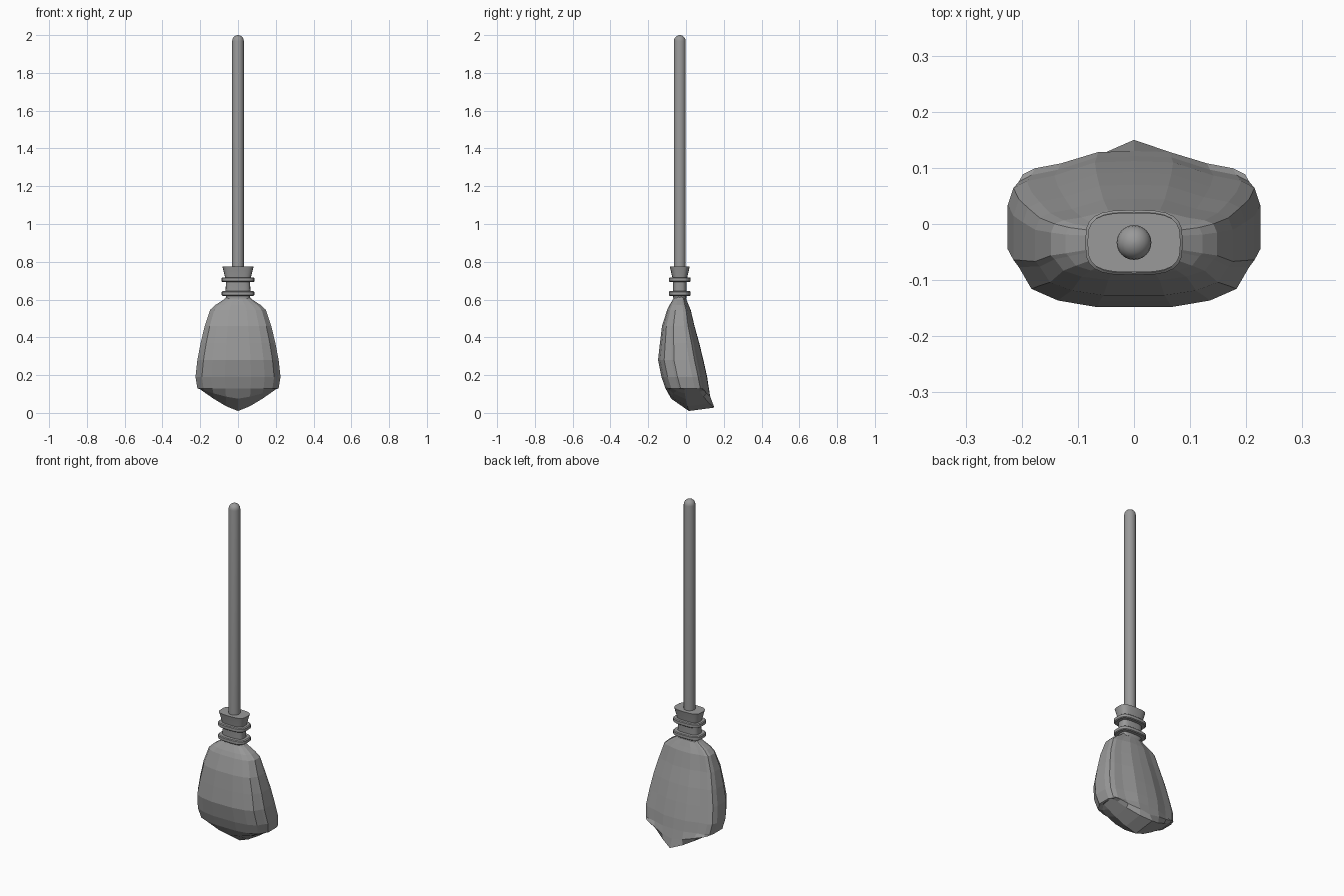
import bpy, bmesh, math

cube = bpy.data.objects.get("Cube")
if cube:
    bpy.data.objects.remove(cube, do_unlink=True)

AXIS_Y = -0.033
grey = bpy.data.materials.new("mid grey")
grey.use_nodes = True
COLOUR = (0.32, 0.32, 0.32, 1)
grey.diffuse_color = COLOUR
grey.node_tree.nodes["Principled BSDF"].inputs["Base Color"].default_value = COLOUR


def finish(bm, name, smooth=False):
    bmesh.ops.recalc_face_normals(bm, faces=bm.faces)
    mesh = bpy.data.meshes.new(name)
    bm.to_mesh(mesh)
    bm.free()
    mesh.materials.append(grey)
    obj = bpy.data.objects.new(name, mesh)
    bpy.context.collection.objects.link(obj)
    if smooth:
        bpy.ops.object.select_all(action='DESELECT')
        obj.select_set(True)
        bpy.context.view_layer.objects.active = obj
        bpy.ops.object.shade_smooth_by_angle(angle=math.radians(35))
    return obj


def loft(bm, rings):
    """Join matching closed loops of points with quads."""
    loops = [[bm.verts.new(p) for p in ring] for ring in rings]
    n = len(loops[0])
    for a, b in zip(loops, loops[1:]):
        for i in range(n):
            j = (i + 1) % n
            bm.faces.new((a[i], a[j], b[j], b[i]))
    return loops


def rounded(z, hx, hy, power=0.62, n=24):
    """A softened rectangle around the handle axis."""
    def soft(v, h):
        return math.copysign(abs(v) ** power, v) * h
    angles = [2 * math.pi * i / n for i in range(n)]
    return [(soft(math.cos(a), hx), AXIS_Y + soft(math.sin(a), hy), z) for a in angles]


def stacked(name, levels, power=0.62):
    bm = bmesh.new()
    loops = loft(bm, [rounded(z, hx, hy, power) for z, hx, hy in levels])
    bm.faces.new(loops[0])
    bm.faces.new(loops[-1])
    return finish(bm, name, True)


# Handle with a domed top
R = 0.031
dome = [(2 - R + R * math.sin(a), R * math.cos(a), R * math.cos(a))
        for a in [math.radians(d) for d in (0, 18, 36, 54, 72, 86)]]
stacked("handle", [(0.6, R, R)] + dome, power=1)

# Flared collar and its two binding rings
stacked("collar", [(0.6, 0.062, 0.034), (0.64, 0.066, 0.036), (0.69, 0.064, 0.036),
                   (0.72, 0.069, 0.04), (0.775, 0.083, 0.053)])
for name, z in (("lower_binding", 0.632), ("upper_binding", 0.705)):
    stacked(name, [(z - 0.012, 0.082, 0.054), (z - 0.008, 0.087, 0.058),
                   (z + 0.008, 0.087, 0.058), (z + 0.012, 0.082, 0.054)])

# Bristle head: columns hold width, front depth and back depth fractions
COLUMNS = [(0, 1, 1), (0.31, 1, 0.98), (0.63, 0.91, 0.77),
           (0.85, 0.75, 0.68), (0.955, 0.45, 0.57), (1, 0.35, 0.3)]
FRONT = [(-u, -f) for u, f, b in COLUMNS[:0:-1]] + [(u, -f) for u, f, b in COLUMNS]
BACK = [(u, b) for u, f, b in COLUMNS[::-1]] + [(-u, b) for u, f, b in COLUMNS[1:]]


def section(z, w, front, back, lift=0.0):
    mid = front * 0.46 + back * 0.54
    ring = []
    for u, v in FRONT + BACK:
        y = mid + (v * (mid - front) if v < 0 else v * (back - mid))
        ring.append((u * w, y, z + lift * abs(u) ** 1.3))
    return ring


def sole_edge():
    """Lowest loop, rising to the sides and pointed at the back."""
    ring = []
    for u, v in FRONT + BACK:
        a = abs(u)
        if v < 0:
            ring.append((u * 0.2, 0.015 - 0.025 * a, 0.01 + 0.115 * a ** 1.3))
        else:
            ring.append((u * 0.205, 0.15 - 0.09 * a, 0.028 + 0.105 * a ** 1.3))
    return ring


levels = [(0.615, 0.06, -0.062, -0.004), (0.6, 0.075, -0.07, 0.002),
          (0.57, 0.122, -0.088, 0.014), (0.545, 0.148, -0.1, 0.025),
          (0.46, 0.176, -0.127, 0.045), (0.37, 0.198, -0.138, 0.07),
          (0.28, 0.215, -0.148, 0.092), (0.19, 0.225, -0.13, 0.112),
          (0.13, 0.215, -0.109, 0.121)]
bm = bmesh.new()
loops = loft(bm, [section(*lv) for lv in levels]
             + [section(0.075, 0.207, -0.078, 0.13, 0.052), sole_edge()])
bm.faces.new(loops[0])
sole = loops[-1]
n = len(sole)
for i in range(n // 2 - 1):
    bm.faces.new((sole[i], sole[i + 1], sole[n - 2 - i], sole[n - 1 - i]))
finish(bm, "bristle_head")
